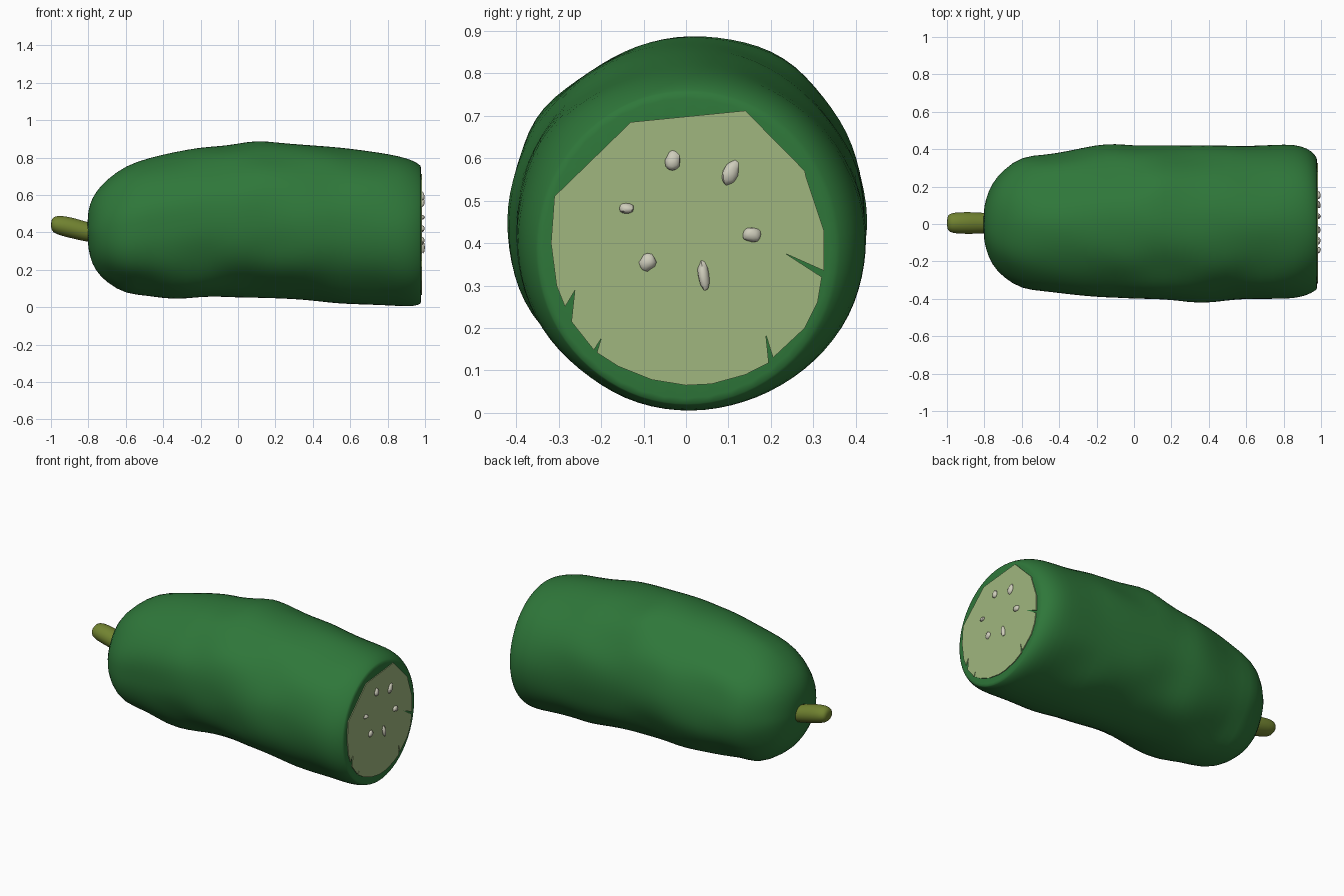
import bpy, bmesh, math
from mathutils import Vector, noise

cube = bpy.data.objects.get("Cube")
if cube:
    bpy.data.objects.remove(cube)


def material(name, rgb):
    m = bpy.data.materials.new(name)
    m.use_nodes = True
    m.diffuse_color = (*rgb, 1)
    bsdf = next(n for n in m.node_tree.nodes if n.type == 'BSDF_PRINCIPLED')
    bsdf.inputs["Base Color"].default_value = (*rgb, 1)
    bsdf.inputs["Roughness"].default_value = 0.6
    return m


skin = material("dark green skin", (0.028, 0.185, 0.042))
flesh = material("pale green flesh", (0.35, 0.47, 0.21))
seed_white = material("cream seed", (0.62, 0.61, 0.5))
stem_green = material("olive stem", (0.165, 0.225, 0.03))


def finish(name, bm, mat, angle=None):
    """Turn a bmesh into an object; smooth it if an angle is given."""
    bmesh.ops.recalc_face_normals(bm, faces=bm.faces)
    mesh = bpy.data.meshes.new(name)
    bm.to_mesh(mesh)
    bm.free()
    mesh.materials.append(mat)
    if angle:
        mesh.shade_smooth()
        mesh.set_sharp_from_angle(angle=math.radians(angle))
    obj = bpy.data.objects.new(name, mesh)
    bpy.context.collection.objects.link(obj)
    return obj


def loft(name, rows, sides, mat, bump=0.0):
    """Skin elliptical rings along x, each given by its y and z limits."""
    bm = bmesh.new()
    rings = []
    for x, y0, y1, z0, z1 in rows:
        ring = []
        for i in range(sides):
            a = math.tau * i / sides
            d = Vector((0, math.cos(a), math.sin(a)))
            p = Vector((x, (y0 + y1) / 2, (z0 + z1) / 2))
            p += Vector((0, d.y * (y1 - y0) / 2, d.z * (z1 - z0) / 2))
            # gentle dents, fading out at both ends and on the outline
            fade = max(0, 1 - abs(x) ** 4) * abs(math.sin(2 * a))
            p += d * bump * fade * noise.noise(p * 4.5)
            ring.append(bm.verts.new(p))
        rings.append(ring)
    for r, s in zip(rings, rings[1:]):
        for i in range(sides):
            j = (i + 1) % sides
            bm.faces.new((r[i], r[j], s[j], s[i]))
    bm.faces.new(rings[0])
    bm.faces.new(rings[-1])
    obj = finish(name, bm, mat, 60)
    sub = obj.modifiers.new("smooth", 'SUBSURF')
    sub.levels = sub.render_levels = 1
    return obj


# Body: x, y limits, z limits
loft("body", [
    (-.805, -.06, .06, .36, .48), (-.795, -.13, .13, .27, .55),
    (-.76, -.22, .22, .19, .62), (-.7, -.285, .29, .13, .685),
    (-.6, -.35, .365, .068, .76), (-.48, -.358, .37, .062, .80),
    (-.35, -.375, .39, .038, .83), (-.2, -.39, .425, .055, .857),
    (-.1, -.395, .432, .055, .862), (0, -.4, .42, .05, .875),
    (.1, -.4, .422, .05, .895), (.22, -.408, .422, .045, .88),
    (.36, -.43, .422, .038, .868), (.5, -.408, .42, .022, .86),
    (.6, -.4, .417, .015, .85), (.75, -.402, .425, .012, .83),
    (.86, -.4, .428, .005, .81), (.93, -.38, .405, .002, .788),
    (.965, -.36, .375, .012, .768), (.978, -.35, .352, .02, .755),
    (.98, -.345, .347, .025, .75)], 40, skin, bump=0.03)

# Stem
loft("stem", [
    (-1, -.025, .035, .42, .46), (-.99, -.042, .054, .4, .483),
    (-.96, -.052, .063, .385, .492), (-.9, -.054, .065, .37, .484),
    (-.85, -.054, .064, .358, .47), (-.8, -.05, .06, .348, .455),
    (-.74, -.05, .06, .34, .44)], 16, stem_green)

# Cut face: thin plate whose outline has narrow notches where skin shows
outline = [
    (-.13, .685), (.14, .712), (.28, .57), (.283, .555), (.325, .43),
    (.325, .335), (.235, .375), (.32, .32), (.31, .26), (.28, .2), (.205, .13),
    (.188, .185), (.195, .118), (.14, .09), (.06, .068), (0, .065),
    (-.08, .078), (-.16, .11), (-.21, .142), (-.2, .175), (-.217, .148),
    (-.27, .215), (-.262, .288), (-.285, .25), (-.305, .3), (-.318, .4),
    (-.31, .51)]
bm = bmesh.new()
face = bm.faces.new([bm.verts.new((.978, y, z)) for y, z in outline])
wall = bmesh.ops.extrude_face_region(bm, geom=[face])["geom"]
bmesh.ops.translate(bm, vec=(.006, 0, 0),
                    verts=[v for v in wall if isinstance(v, bmesh.types.BMVert)])
finish("cut_face", bm, flesh)

# Seeds: y, z, half width, half height, tilt in degrees
seeds = [(-.032, .595, .018, .024, 0), (.105, .565, .019, .032, -20),
         (-.14, .482, .017, .013, 0), (.156, .42, .023, .018, 0),
         (-.09, .355, .019, .021, 0), (.042, .322, .014, .036, 10)]
for n, (y, z, w, h, tilt) in enumerate(seeds):
    bm = bmesh.new()
    bmesh.ops.create_icosphere(bm, subdivisions=2, radius=1)
    for v in bm.verts:
        v.co *= 1 + .3 * noise.noise(v.co + Vector((n * 3.1, 0, 0)))
        v.co = Vector((v.co.x * .014, v.co.y * w, v.co.z * h))
    seed = finish(f"seed_{n + 1}", bm, seed_white, 40)
    seed.location = (.984, y, z)
    seed.rotation_euler.x = math.radians(tilt)
